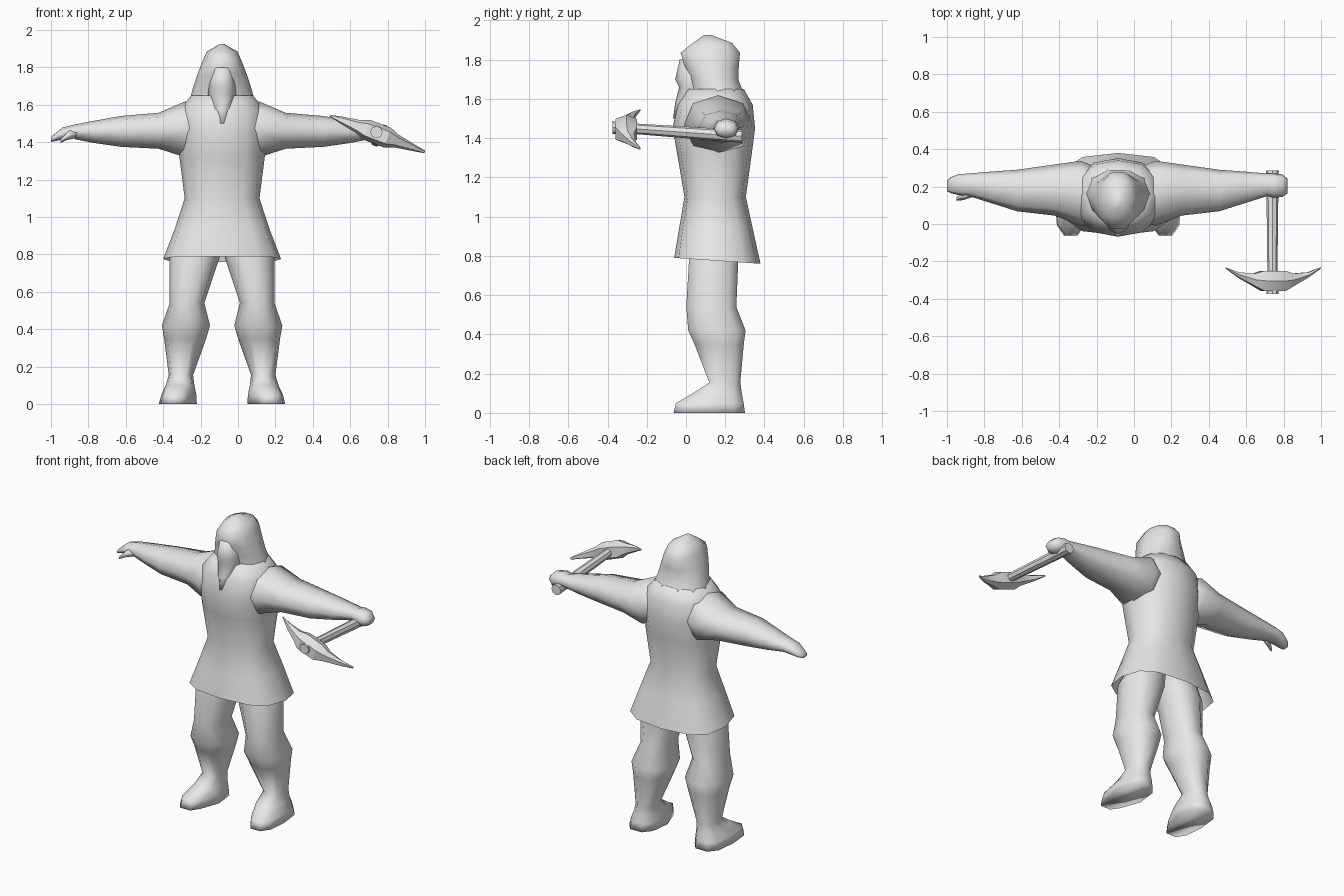
import bpy, bmesh, math
from mathutils import Vector

CX = -0.085  # centre line of the figure

grey = bpy.data.materials.new("plain_grey")
grey.diffuse_color = (0.8, 0.8, 0.8, 1)


def sgnpow(v, p):
    return math.copysign(abs(v) ** p, v)


def oval(n, a0, a1, b0, b1, p=1.0, phase=0.0):
    """Rounded outline filling a0..a1 by b0..b1; p under 1 is boxier."""
    pts = []
    for i in range(n):
        t = 2 * math.pi * i / n + phase
        pts.append(((a0 + a1) / 2 + (a1 - a0) / 2 * sgnpow(math.cos(t), p),
                    (b0 + b1) / 2 + (b1 - b0) / 2 * sgnpow(math.sin(t), p)))
    return pts


def loft(name, rings, cap_start=True, cap_end=True, angle=180):
    bm = bmesh.new()
    vr = [[bm.verts.new(p) for p in r] for r in rings]
    n = len(vr[0])
    for a, b in zip(vr, vr[1:]):
        for i in range(n):
            j = (i + 1) % n
            bm.faces.new((a[i], a[j], b[j], b[i]))
    if cap_start:
        bm.faces.new(vr[0][::-1])
    if cap_end:
        bm.faces.new(vr[-1])
    bmesh.ops.recalc_face_normals(bm, faces=bm.faces)
    me = bpy.data.meshes.new(name)
    bm.to_mesh(me)
    bm.free()
    ob = bpy.data.objects.new(name, me)
    bpy.context.collection.objects.link(ob)
    me.materials.append(grey)
    bpy.ops.object.select_all(action='DESELECT')
    ob.select_set(True)
    bpy.context.view_layer.objects.active = ob
    bpy.ops.object.shade_smooth_by_angle(angle=math.radians(angle))
    return ob


def level(z, x0, x1, y0, y1, n=12, p=0.8, tilt=0.0):
    """Horizontal ring; tilt lowers the back edge."""
    return [Vector((x, y, z - tilt * (y - y0) / (y1 - y0)))
            for x, y in oval(n, x0, x1, y0, y1, p)]


# Tunic: flared skirt, waist, chest and collar (z, half width, front, back)
tunic = [(0.79, 0.315, -0.06, 0.38), (0.94, 0.252, -0.035, 0.34),
         (1.10, 0.20, -0.008, 0.305), (1.32, 0.228, -0.045, 0.335),
         (1.45, 0.235, -0.068, 0.352), (1.57, 0.23, -0.045, 0.34),
         (1.65, 0.165, 0.0, 0.295)]
loft("tunic", [level(z, CX - h, CX + h, a, b, p=0.72 if z < 1 else 0.85,
                     tilt=0.03 if z < 0.8 else 0) for z, h, a, b in tunic],
     cap_start=False)

# Hood
hood = [(1.58, 0.19, 0.03, 0.32), (1.65, 0.167, 0.025, 0.292),
        (1.70, 0.153, 0.015, 0.272), (1.76, 0.133, -0.01, 0.275),
        (1.835, 0.104, -0.035, 0.282), (1.885, 0.082, 0.03, 0.24),
        (1.925, 0.012, 0.09, 0.13)]
loft("hood", [level(z, CX - h, CX + h, a, b, n=10, p=0.9) for z, h, a, b in hood])

# Face and beard under the hood
face = [(1.50, 0.03, -0.066, 0.06), (1.58, 0.055, -0.055, 0.08),
        (1.66, 0.075, -0.035, 0.10), (1.70, 0.07, -0.055, 0.10),
        (1.80, 0.055, -0.032, 0.10)]
loft("face", [level(z, CX - h, CX + h, a, b, n=8, p=1.1) for z, h, a, b in face])

# Arms: distance from the centre line, then height and depth ranges
arm = [(0.08, 1.36, 1.60, 0.03, 0.29), (0.20, 1.32, 1.617, -0.01, 0.338),
       (0.34, 1.365, 1.557, 0.045, 0.318), (0.54, 1.375, 1.54, 0.068, 0.29),
       (0.68, 1.395, 1.515, 0.112, 0.28), (0.80, 1.418, 1.492, 0.15, 0.27)]
open_hand = [(0.855, 1.413, 1.478, 0.155, 0.266), (0.895, 1.405, 1.445, 0.165, 0.25),
             (0.915, 1.402, 1.425, 0.175, 0.23)]
fist = [(0.83, 1.40, 1.50, 0.14, 0.27), (0.88, 1.40, 1.49, 0.145, 0.265),
        (0.907, 1.42, 1.465, 0.165, 0.24)]
for side, label, hand in ((-1, "right", open_hand), (1, "left", fist)):
    loft(label + "_arm", [[Vector((CX + side * d, y, z))
                           for y, z in oval(8, y0, y1, z0, z1, 0.9)]
                          for d, z0, z1, y0, y1 in arm + hand])

# Thumb of the open hand
loft("thumb", [[Vector((x, y + r * math.cos(t), z + r * math.sin(t)))
                for t in (0, 1.57, 3.14, 4.71)]
               for x, y, z, r in ((-0.86, 0.175, 1.45, 0.03), (-0.91, 0.15, 1.435, 0.022),
                                  (-0.95, 0.133, 1.405, 0.009))])

# Legs: height, inner and outer distance from the centre line, front and back
leg = [(0.0, 0.135, 0.338, -0.07, 0.308), (0.05, 0.138, 0.325, -0.058, 0.30),
       (0.10, 0.148, 0.302, 0.03, 0.29), (0.155, 0.155, 0.285, 0.115, 0.28),
       (0.35, 0.085, 0.31, 0.038, 0.30), (0.42, 0.065, 0.322, 0.005, 0.31),
       (0.54, 0.095, 0.28, -0.004, 0.262), (0.78, 0.015, 0.28, 0.01, 0.272),
       (0.95, 0.0, 0.20, 0.04, 0.26)]
for side, label in ((-1, "right"), (1, "left")):
    rings = []
    for z, i, o, a, b in leg:
        ring = level(z, i, o, a, b, n=10, p=0.75 if z < 0.06 else 0.85)
        for v in ring:
            if z < 0.06 and v.y < 0.05:   # toes narrow and turn outward
                v.x = 0.25 + (v.x - 0.25) * 0.85 + 0.015
            v.x = CX + side * v.x
        rings.append(ring)
    loft(label + "_leg", rings)

# Pickaxe handle
loft("pick_handle", [[Vector((0.74 + x, y, z + h)) for x, h in oval(8, -r, r, -r, r)]
                     for y, z, r in ((0.285, 1.41, 0.034), (0.10, 1.422, 0.031),
                                     (-0.25, 1.447, 0.027), (-0.34, 1.452, 0.03),
                                     (-0.375, 1.454, 0.033))], angle=30)

# Pickaxe head: curved double point with a thicker socket in the middle
axis = Vector((0.934, 0, -0.358))
up = Vector((0.358, 0, 0.934))
mid = Vector((0.744, 0, 1.445))
head = [(-0.272, -0.238, -0.232, 0.004), (-0.20, -0.285, -0.258, 0.02),
        (-0.11, -0.332, -0.265, 0.036), (-0.06, -0.358, -0.25, 0.056),
        (0.06, -0.358, -0.25, 0.056), (0.11, -0.332, -0.265, 0.036),
        (0.20, -0.285, -0.258, 0.02), (0.272, -0.238, -0.232, 0.007)]
loft("pick_head", [[mid + axis * u + up * (h * s) + Vector((0, y, 0))
                    for y, s in ((y0, -0.6), (y0, 0.6), ((y0 + y1) / 2, 1),
                                 (y1, 0.6), (y1, -0.6), ((y0 + y1) / 2, -1))]
                   for u, y0, y1, h in head], angle=25)
